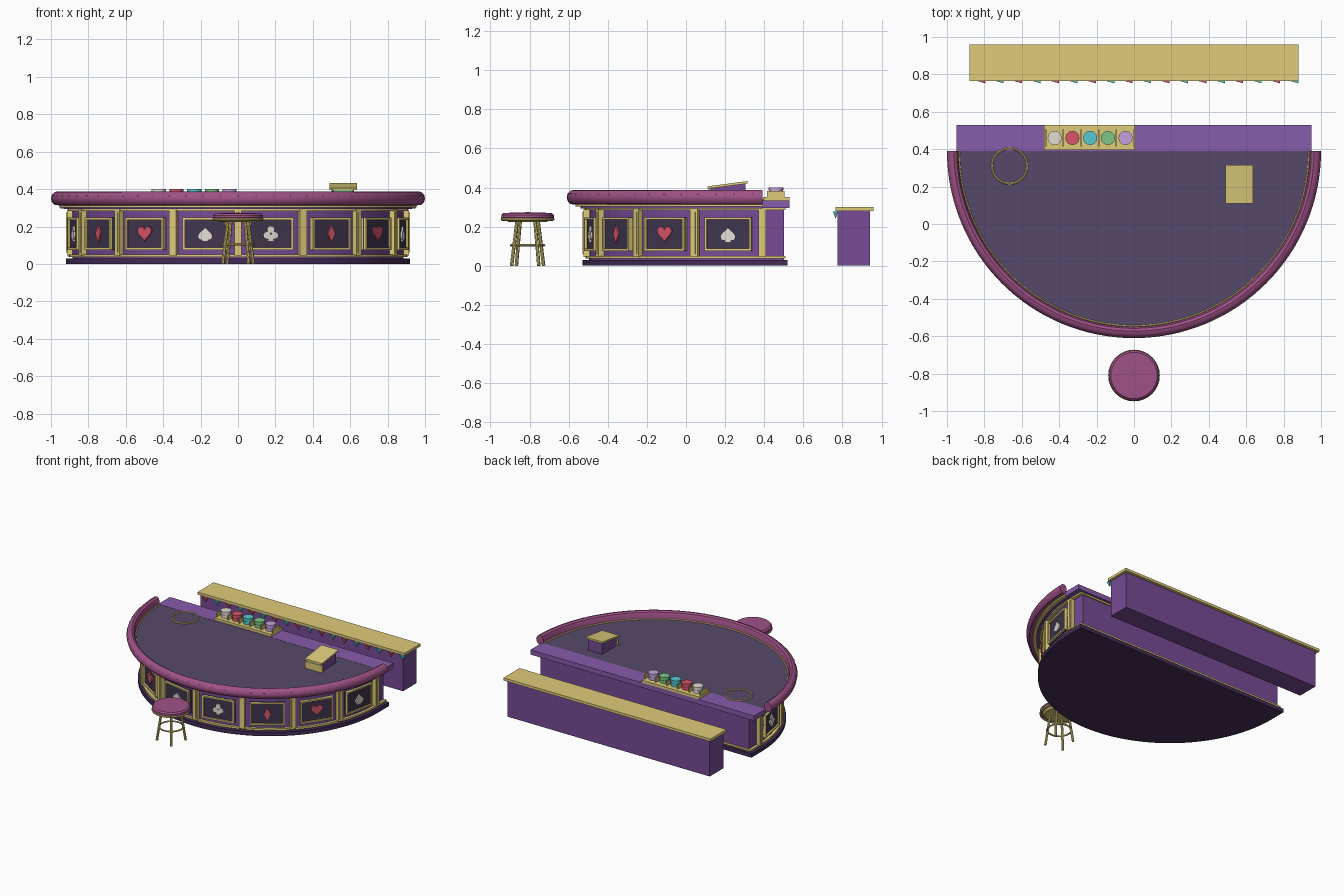
import bpy, bmesh, math
from mathutils import Matrix, Vector

if "Cube" in bpy.data.objects:
    bpy.data.objects.remove(bpy.data.objects["Cube"])

CY = 0.39  # centre of the half-round table


def mat(name, rgb):
    m = bpy.data.materials.new(name)
    m.diffuse_color = [(c / 255) ** 2.2 for c in rgb] + [1]
    m.use_nodes = True
    m.node_tree.nodes["Principled BSDF"].inputs["Base Color"].default_value = m.diffuse_color
    return m


GOLD = mat("gold", (222, 203, 122))
PURPLE = mat("purple", (118, 76, 148))
LILAC = mat("lilac", (134, 92, 168))
DARK = mat("dark", (66, 56, 80))
BASE = mat("base_dark", (70, 48, 88))
FELT = mat("felt", (86, 74, 106))
PLUM = mat("plum", (158, 82, 134))
RED = mat("red", (216, 86, 108))
WHITE = mat("white", (226, 220, 212))
CYAN = mat("cyan", (84, 200, 208))
GREEN = mat("green", (124, 196, 132))
LAV = mat("lavender", (196, 160, 220))


def finish(name, bm, m, smooth=False, M=None):
    bmesh.ops.recalc_face_normals(bm, faces=bm.faces)
    if M:
        bm.transform(M)
    me = bpy.data.meshes.new(name)
    bm.to_mesh(me)
    bm.free()
    me.materials.append(m)
    o = bpy.data.objects.new(name, me)
    bpy.context.collection.objects.link(o)
    if smooth:
        bpy.ops.object.select_all(action='DESELECT')
        o.select_set(True)
        bpy.context.view_layer.objects.active = o
        bpy.ops.object.shade_smooth_by_angle(angle=math.radians(35))
    return o


def box(name, lo, hi, m, M=None):
    bm = bmesh.new()
    bmesh.ops.create_cube(bm, size=1)
    for v in bm.verts:
        v.co = [lo[i] + (v.co[i] + 0.5) * (hi[i] - lo[i]) for i in range(3)]
    return finish(name, bm, m, M=M)


def prism(name, pts, depth, m, M=None, smooth=False):
    # outline in local xy, extruded along local z
    bm = bmesh.new()
    f = bm.faces.new([bm.verts.new((x, y, 0)) for x, y in pts])
    r = bmesh.ops.extrude_face_region(bm, geom=[f])
    bmesh.ops.translate(bm, vec=(0, 0, depth), verts=[v for v in r['geom'] if isinstance(v, bmesh.types.BMVert)])
    return finish(name, bm, m, smooth, M)


def d_slab(name, r, yback, z0, z1, m):
    n = 64
    pts = [(r * math.sin(t), CY - r * math.cos(t)) for t in (math.pi * (i / n - 0.5) for i in range(n + 1))]
    if yback > CY:
        pts += [(r, yback), (-r, yback)]
    return prism(name, pts, z1 - z0, m, Matrix.Translation((0, 0, z0)), True)


def sweep(name, prof, m, centre=(0, CY), a0=-90, a1=90, n=64):
    # closed (radius, z) profile swept around the vertical axis
    bm = bmesh.new()
    full = a1 - a0 >= 360
    rings = []
    for i in range(n if full else n + 1):
        t = math.radians(a0 + (a1 - a0) * i / n)
        rings.append([bm.verts.new((centre[0] + r * math.sin(t), centre[1] - r * math.cos(t), z)) for r, z in prof])
    k = len(prof)
    for i in range(n):
        a, b = rings[i], rings[(i + 1) % len(rings)]
        for j in range(k):
            bm.faces.new((a[j], a[(j + 1) % k], b[(j + 1) % k], b[j]))
    if not full:
        bm.faces.new(rings[0])
        bm.faces.new(rings[-1])
    return finish(name, bm, m, True)


def circle(r, cz, rad, n=8):
    return [(r + rad * math.cos(2 * math.pi * i / n), cz + rad * math.sin(2 * math.pi * i / n)) for i in range(n)]


def rod(name, p, q, r1, r2, m, seg=12):
    p, q = Vector(p), Vector(q)
    bm = bmesh.new()
    bmesh.ops.create_cone(bm, cap_ends=True, segments=seg, radius1=r1, radius2=r2, depth=(q - p).length)
    M = Matrix.Translation((p + q) / 2) @ (q - p).to_track_quat('Z', 'Y').to_matrix().to_4x4()
    return finish(name, bm, m, seg > 8, M)


# table body, plinth and trims
d_slab("plinth", 0.92, 0.52, 0, 0.03, BASE)
d_slab("body", 0.885, 0.50, 0.03, 0.295, PURPLE)
d_slab("bottom_trim", 0.905, 0.508, 0.036, 0.05, GOLD)
d_slab("top_trim", 0.91, 0.51, 0.284, 0.296, GOLD)
d_slab("cornice_lower", 0.93, CY, 0.294, 0.304, PURPLE)
d_slab("cornice_upper", 0.955, CY, 0.302, 0.316, GOLD)
d_slab("felt", 0.95, CY, 0.312, 0.332, FELT)
rod("underside_disc", (0, CY, 0), (0, CY, 0.002), 0.04, 0.04, CYAN, 16)
box("dealer_ledge", (-0.95, CY, 0.296), (0.95, 0.53, 0.333), LILAC)

# padded rail and studs
sweep("rail", [(0.938, 0.325), (0.94, 0.362), (0.948, 0.38), (0.963, 0.388), (0.98, 0.384), (0.993, 0.371),
               (1.0, 0.35), (0.994, 0.328), (0.98, 0.315), (0.95, 0.313)], PLUM)
sweep("rail_inner_trim", circle(0.936, 0.333, 0.005), GOLD)
for i in range(33):
    t = math.radians(-87 + 174 * i / 32)
    bm = bmesh.new()
    bmesh.ops.create_icosphere(bm, subdivisions=1, radius=0.005,
                               matrix=Matrix.Translation((0.994 * math.sin(t), CY - 0.994 * math.cos(t), 0.365)))
    finish("rail_stud", bm, GOLD)


# card suits on the panels
def heart(s, flip=1):
    return [(s * 16 * math.sin(a) ** 3 / 17,
             flip * s * (13 * math.cos(a) - 5 * math.cos(2 * a) - 2 * math.cos(3 * a) - math.cos(4 * a) + 2) / 17)
            for a in (2 * math.pi * i / 32 for i in range(32))]


def suit(kind, M):
    stem = [(-0.018, -0.042), (0.018, -0.042), (0.005, -0.005), (-0.005, -0.005)]
    if kind == 1:
        prism("diamond_suit", [(0, -0.047), (0.024, 0), (0, 0.047), (-0.024, 0)], 0.012, RED, M)
    elif kind == 2:
        prism("heart_suit", heart(0.047), 0.012, RED, M)
    elif kind == 3:
        prism("spade_suit", heart(0.042, -1), 0.012, WHITE, M)
        prism("spade_stem", stem, 0.012, WHITE, M)
    else:
        for x, y in ((0, 0.022), (-0.021, -0.009), (0.021, -0.009)):
            prism("club_lobe", [(x + a, y + b) for a, b in circle(0, 0, 0.02, 16)], 0.012, WHITE, M)
        prism("club_stem", stem, 0.012, WHITE, M)


# front panels and pilasters
for i in range(9):
    M = Matrix.Translation((0, CY, 0)) @ Matrix.Rotation(math.radians(-90 + 22.5 * i), 4, 'Z')
    box("pilaster", (-0.02, -0.915, 0.045), (0.02, -0.87, 0.29), GOLD, M)
    box("pilaster_inset", (-0.009, -0.919, 0.06), (0.009, -0.9, 0.275), GOLD, M)
for i in range(8):
    M = Matrix.Translation((0, CY, 0)) @ Matrix.Rotation(math.radians(-78.75 + 22.5 * i), 4, 'Z')
    w, z0, z1, b = 0.122, 0.075, 0.248, 0.012
    box("panel", (-w, -0.893, z0), (w, -0.86, z1), DARK, M)
    for lo, hi in (((-w, z0), (w, z0 + b)), ((-w, z1 - b), (w, z1)),
                   ((-w, z0 + b), (-w + b, z1 - b)), ((w - b, z0 + b), (w, z1 - b))):
        box("panel_frame", (lo[0], -0.905, lo[1]), (hi[0], -0.87, hi[1]), GOLD, M)
    suit(i % 4, M @ Matrix.Translation((0, -0.89, 0.162)) @ Matrix.Rotation(math.pi / 2, 4, 'X'))

# betting ring
sweep("felt_ring", circle(0.094, 0.335, 0.006), GOLD, (-0.665, 0.31), 0, 360, 40)

# chip tray with five stacks
box("chip_tray", (-0.48, 0.395, 0.33), (0.005, 0.53, 0.352), GOLD)
for i in range(6):
    x = -0.472 + 0.0945 * i
    box("tray_divider", (x - 0.004, 0.415, 0.35), (x + 0.004, 0.505, 0.383), GOLD)
for i, m in enumerate((WHITE, RED, CYAN, GREEN, LAV)):
    x = -0.424 + 0.0948 * i
    for k in range(4):
        r = 0.038 if k % 2 else 0.035
        rod("chip", (x, 0.46, 0.35 + 0.0127 * k), (x, 0.46, 0.3627 + 0.0127 * k), r, r, m)

# card shoe: wedge body, sloped lid, card slot
side = Matrix(((0, 0, 1, 0.5), (1, 0, 0, 0), (0, 1, 0, 0), (0, 0, 0, 1)))
prism("shoe_body", [(0.125, 0.33), (0.305, 0.33), (0.305, 0.42), (0.125, 0.397)], 0.12, PURPLE, side)
lid = Matrix(((0, 0, 1, 0.49), (1, 0, 0, 0), (0, 1, 0, 0), (0, 0, 0, 1)))
prism("shoe_lid", [(0.11, 0.394), (0.315, 0.42), (0.315, 0.433), (0.11, 0.406)], 0.145, GOLD, lid)
box("shoe_front", (0.49, 0.113, 0.33), (0.635, 0.128, 0.385), GOLD)
box("shoe_card", (0.51, 0.116, 0.385), (0.615, 0.127, 0.394), GREEN)

# back counter with bunting
box("counter_body", (-0.86, 0.775, 0), (0.86, 0.94, 0.28), PURPLE)
box("counter_top", (-0.88, 0.765, 0.28), (0.88, 0.96, 0.3), GOLD)
for i in range(18):
    x = -0.81 + 0.0985 * i
    bm = bmesh.new()
    bmesh.ops.create_cone(bm, cap_ends=True, segments=3, radius1=0.0, radius2=0.03, depth=0.038)
    finish("bunting_flag", bm, CYAN if i % 2 else RED,
           M=Matrix.Translation((x, 0.765, 0.258)) @ Matrix.Diagonal((1, 0.5, 1, 1)) @ Matrix.Rotation(math.pi / 2, 4, 'Z'))

# stool
S = (0, -0.81)
prof = [(0, 0.238), (0.128, 0.238), (0.135, 0.247), (0.134, 0.26), (0.124, 0.27), (0, 0.274)]
bm = bmesh.new()
vs = [bm.verts.new((r, 0, z)) for r, z in prof]
es = [bm.edges.new(p) for p in zip(vs, vs[1:])]
bmesh.ops.spin(bm, geom=vs + es, cent=(0, 0, 0), axis=(0, 0, 1), angle=2 * math.pi, steps=32)
bmesh.ops.remove_doubles(bm, verts=bm.verts, dist=1e-5)
finish("stool_seat", bm, PLUM, True, Matrix.Translation((S[0], S[1], 0)))
sweep("stool_seat_ring", circle(0.13, 0.238, 0.008), GOLD, S, 0, 360, 32)
rod("stool_plate", (*S, 0.225), (*S, 0.24), 0.1, 0.12, GOLD, 24)
sweep("stool_foot_ring", circle(0.085, 0.105, 0.006), GOLD, S, 0, 360, 32)
for i in range(4):
    a = math.radians(35 + 90 * i)
    c, s = math.cos(a), math.sin(a)
    rod("stool_leg", (S[0] + 0.1 * c, S[1] + 0.1 * s, 0), (S[0] + 0.065 * c, S[1] + 0.065 * s, 0.235), 0.009, 0.009, GOLD, 8)
